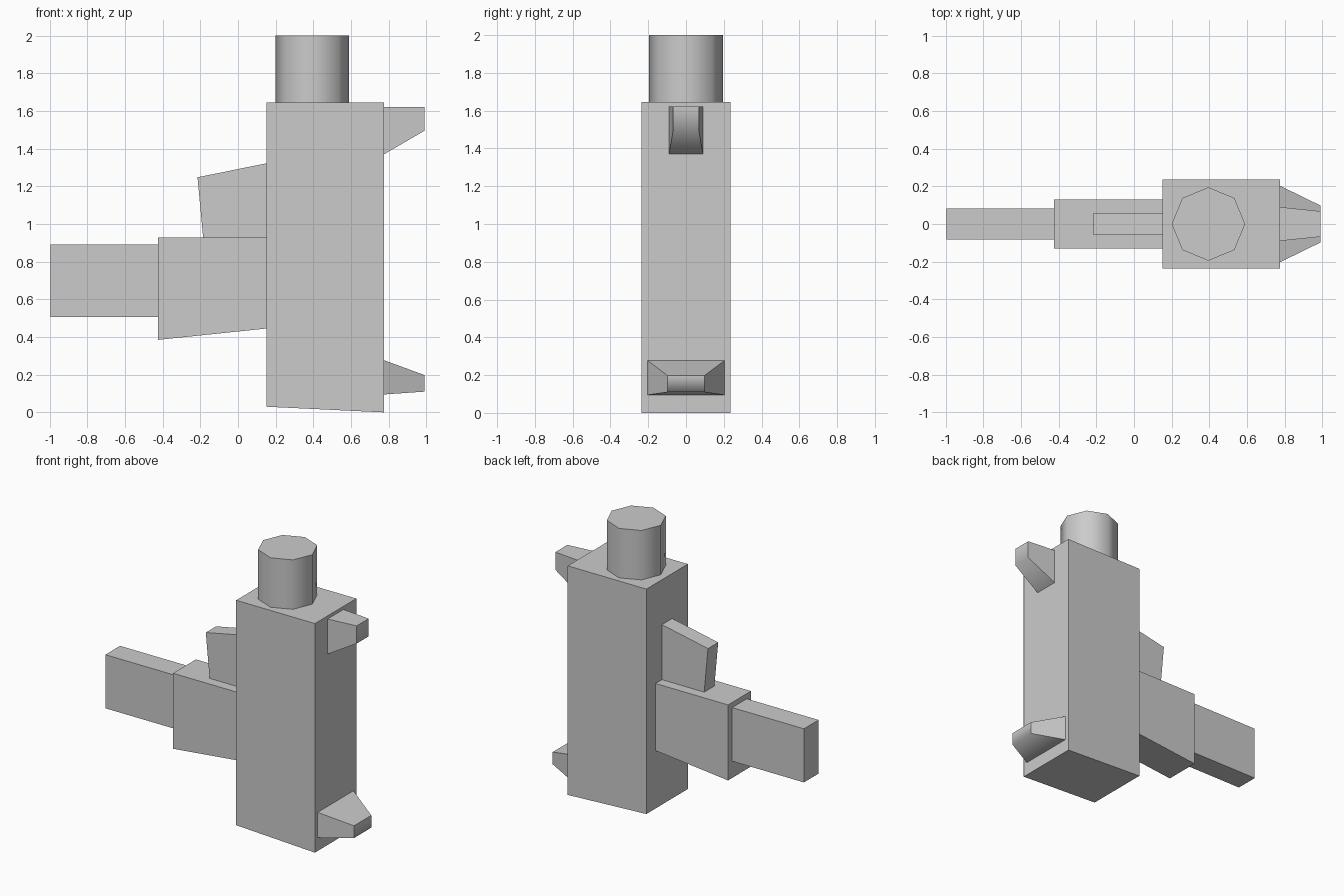
import bpy, bmesh

cube = bpy.data.objects.get("Cube")
if cube:
    bpy.data.objects.remove(cube, do_unlink=True)

grey = bpy.data.materials.new("light_grey")
grey.use_nodes = True
grey.diffuse_color = (0.6, 0.6, 0.6, 1)
grey.node_tree.nodes["Principled BSDF"].inputs["Base Color"].default_value = (0.6, 0.6, 0.6, 1)


def finish(name, bm):
    bmesh.ops.recalc_face_normals(bm, faces=bm.faces[:])
    mesh = bpy.data.meshes.new(name)
    bm.to_mesh(mesh)
    bm.free()
    mesh.materials.append(grey)
    obj = bpy.data.objects.new(name, mesh)
    bpy.context.collection.objects.link(obj)
    return obj


def slab(name, profile, half_width):
    """Extrude an x-z profile symmetrically across y."""
    bm = bmesh.new()
    face = bm.faces.new([bm.verts.new((x, -half_width, z)) for x, z in profile])
    new = bmesh.ops.extrude_face_region(bm, geom=[face])["geom"]
    verts = [v for v in new if isinstance(v, bmesh.types.BMVert)]
    bmesh.ops.translate(bm, verts=verts, vec=(0, 2 * half_width, 0))
    return finish(name, bm)


def lug(name, base, tip):
    """Tapered block; base and tip are (x, half width, bottom z, top z)."""
    bm = bmesh.new()
    rings = []
    for x, w, low, high in (base, tip):
        rings.append([bm.verts.new((x, y, z))
                      for y, z in ((-w, low), (w, low), (w, high), (-w, high))])
    a, b = rings
    bm.faces.new(a)
    bm.faces.new(b)
    for i in range(4):
        j = (i + 1) % 4
        bm.faces.new((a[i], a[j], b[j], b[i]))
    # Only the lower front edge is softly shaded
    for f in bm.faces:
        f.smooth = True
    soft = bm.edges.get((b[0], b[1]))
    for e in bm.edges:
        e.smooth = e == soft
    return finish(name, bm)


# Main block with slightly sloping underside
slab("main_body", [(0.15, 0.03), (0.775, 0), (0.775, 1.645), (0.15, 1.645)], 0.235)

# Side arm, its end bar and the upright fin
slab("side_arm", [(-0.425, 0.385), (0.15, 0.445), (0.15, 0.927), (-0.425, 0.927)], 0.13)
slab("end_bar", [(-0.995, 0.505), (-0.425, 0.505), (-0.425, 0.89), (-0.995, 0.89)], 0.083)
slab("upper_fin", [(-0.185, 0.927), (0.15, 0.927), (0.15, 1.322), (-0.215, 1.248)], 0.058)

# Lugs on the far side
lug("upper_lug", (0.775, 0.09, 1.37, 1.622), (0.99, 0.068, 1.495, 1.622))
lug("lower_lug", (0.775, 0.203, 0.095, 0.277), (0.99, 0.098, 0.11, 0.198))

# Eight-sided post on top
bpy.ops.mesh.primitive_cylinder_add(vertices=8, radius=0.195, depth=0.355,
                                    location=(0.395, 0, 1.8225))
post = bpy.context.object
post.name = "top_post"
post.data.materials.append(grey)
bpy.ops.object.shade_smooth_by_angle(angle=0.9)
